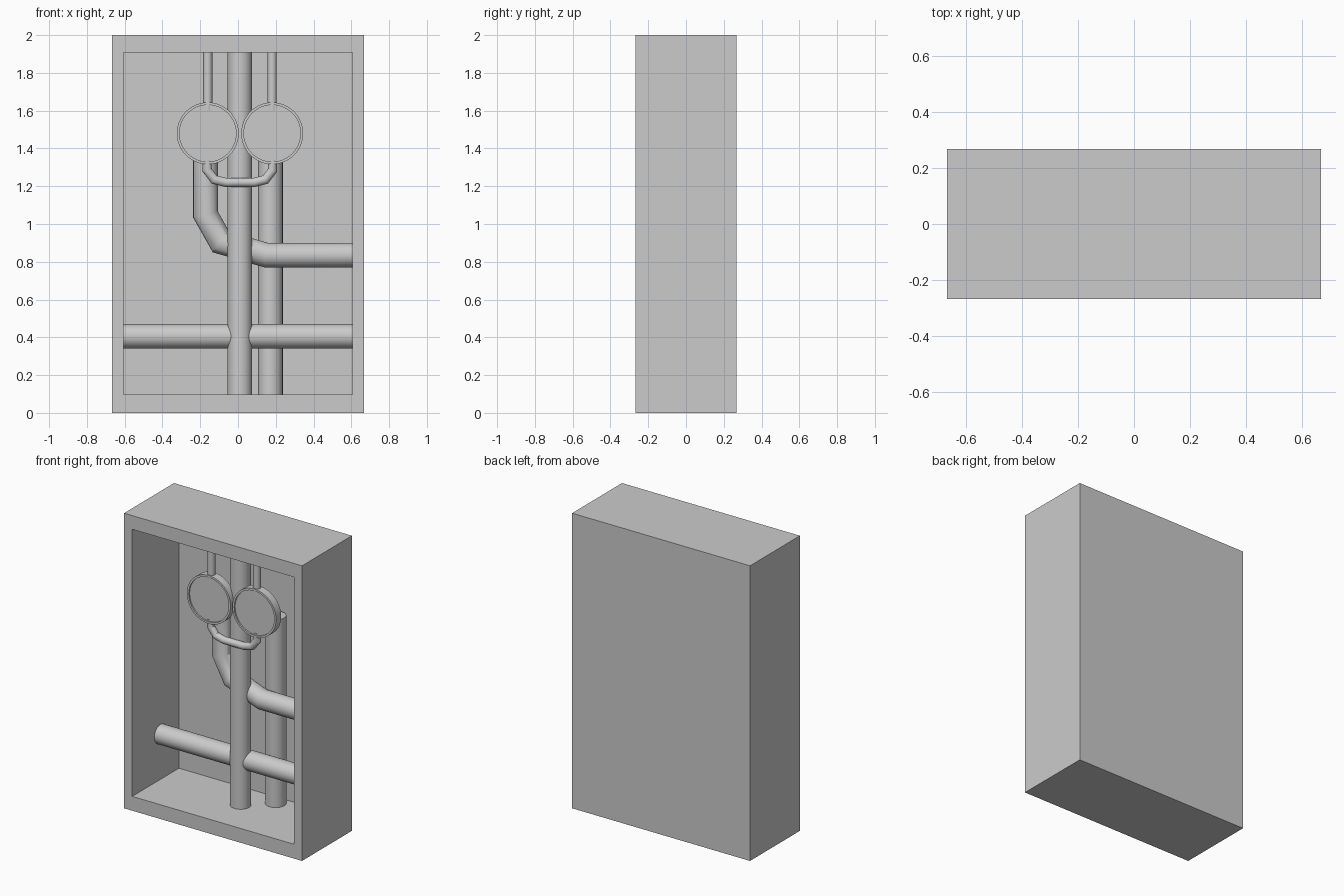
import bpy, bmesh, math
from mathutils import Vector

if "Cube" in bpy.data.objects:
    bpy.data.objects.remove(bpy.data.objects["Cube"])


def finish(bm, name, smooth=True):
    bmesh.ops.recalc_face_normals(bm, faces=bm.faces)
    mesh = bpy.data.meshes.new(name)
    bm.to_mesh(mesh)
    bm.free()
    ob = bpy.data.objects.new(name, mesh)
    bpy.context.collection.objects.link(ob)
    if smooth:
        bpy.ops.object.select_all(action='DESELECT')
        ob.select_set(True)
        bpy.context.view_layer.objects.active = ob
        bpy.ops.object.shade_smooth_by_angle(angle=math.radians(25))
    return ob


def pipe(name, points, r, sides=32):
    """Round tube along a polyline with mitred corners."""
    pts = [Vector(p) for p in points]
    dirs = [(b - a).normalized() for a, b in zip(pts, pts[1:])]
    side = dirs[0].cross(Vector((0, 1, 0))).normalized()
    up = dirs[0].cross(side)
    bm = bmesh.new()
    ring = []
    for k in range(sides):
        a = 2 * math.pi * k / sides
        ring.append(bm.verts.new(pts[0] + r * (math.cos(a) * side + math.sin(a) * up)))
    bm.faces.new(ring)
    for i, d in enumerate(dirs):
        # slide the ring along the segment onto the mitre plane
        n = (d + dirs[min(i + 1, len(dirs) - 1)]).normalized()
        new = [bm.verts.new(v.co + d * ((pts[i + 1] - v.co).dot(n) / d.dot(n))) for v in ring]
        for k in range(sides):
            j = (k + 1) % sides
            bm.faces.new((ring[k], ring[j], new[j], new[k]))
        ring = new
    bm.faces.new(ring)
    return finish(bm, name)


def gauge(name, x, z, r, front, back):
    """Drum facing -y with a slightly recessed dial inside a thin rim."""
    profile = [(r, back), (r, front), (r - .014, front), (r - .014, front + .01)]
    n = 48
    bm = bmesh.new()
    rings = [[bm.verts.new((x + q * math.cos(2 * math.pi * k / n), y,
                            z + q * math.sin(2 * math.pi * k / n))) for k in range(n)]
             for q, y in profile]
    for a, b in zip(rings, rings[1:]):
        for k in range(n):
            j = (k + 1) % n
            bm.faces.new((a[k], a[j], b[j], b[k]))
    bm.faces.new(rings[0])
    bm.faces.new(rings[-1])
    return finish(bm, name)


# Cabinet: box with an open recess in the front
HX, HY, BACK = .667, .267, .233
bm = bmesh.new()
bmesh.ops.create_cube(bm, size=1)
for v in bm.verts:
    v.co = Vector((v.co.x * 2 * HX, v.co.y * 2 * HY, v.co.z * 2 + 1))
front = min(bm.faces, key=lambda f: f.calc_center_median().y)
for y in (-HY, BACK):
    bmesh.ops.inset_individual(bm, faces=[front], thickness=.01)
    for v in front.verts:
        v.co = Vector((math.copysign(.606, v.co.x), y, 1.907 if v.co.z > 1 else .097))
finish(bm, "cabinet", smooth=False)

# Large pipes
R = .065
pipe("main_pipe", [(.01, .014, .095), (.01, .014, 1.91)], R)
pipe("rear_pipe", [(.172, .158, .095), (.172, .158, 1.37)], R)
pipe("cross_pipe", [(-.608, .035, .405), (.608, .035, .405)], R)
pipe("bent_pipe", [(-.172, .08, 1.37), (-.172, .08, 1.05), (-.09, .075, .905),
                   (.15, .05, .835), (.608, .05, .835)], R)

# Gauges with their thin feed pipes
for side, x in (("left", -.16), ("right", .181)):
    gauge(side + "_gauge", x, 1.48, .164, -.085, -.03)
    pipe(side + "_feed_pipe", [(x, -.055, 1.6), (x, -.055, 1.91)], .024, 20)

# Curved link between the gauges
link = [(-.163, 1.34), (-.163, 1.285), (-.125, 1.235), (-.065, 1.22),
        (.085, 1.22), (.145, 1.235), (.183, 1.285), (.183, 1.34)]
pipe("link_pipe", [(x, -.055, z) for x, z in link], .024, 20)
